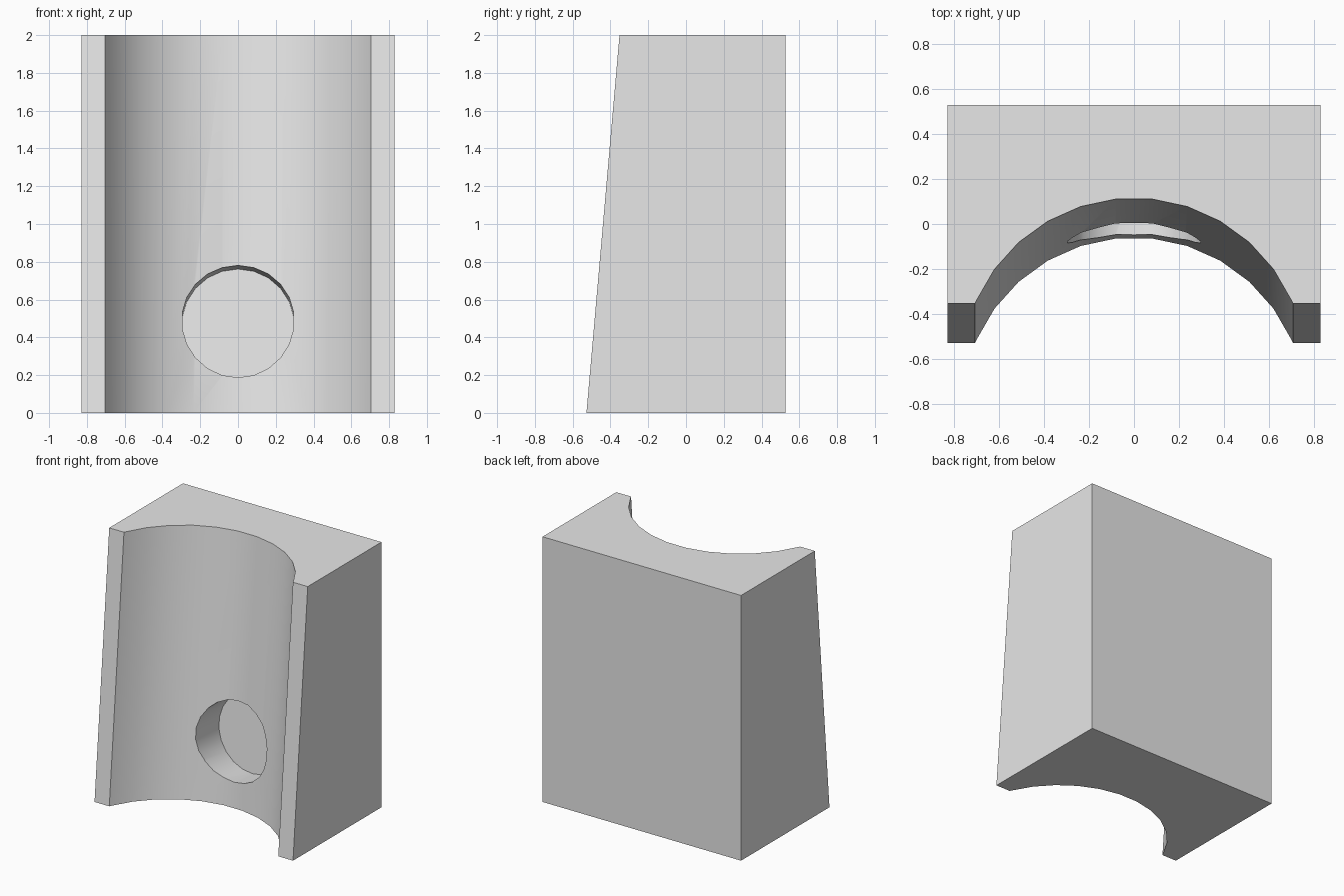
import bpy
import bmesh
from math import sin, cos, atan2, radians
from mathutils import Vector, Matrix

if "Cube" in bpy.data.objects:
    bpy.data.objects.remove(bpy.data.objects["Cube"], do_unlink=True)

HEIGHT, HALF_W, BACK = 2.0, 0.828, 0.527
FRONT_TOP, LEAN = -0.352, 0.175        # front edge at the top, forward lean at the base
GROOVE_R, GROOVE_Y = 0.765, -0.65      # groove circle at the top
LIP_X = 0.705
HOLE_R, HOLE_Z, HOLE_DEPTH = 0.298, 0.484, 0.22

grey = bpy.data.materials.new("light_grey")
grey.use_nodes = True
color = (0.8, 0.8, 0.8, 1)
grey.diffuse_color = color
grey.node_tree.nodes["Principled BSDF"].inputs["Base Color"].default_value = color


def make_object(name, bm):
    bmesh.ops.recalc_face_normals(bm, faces=bm.faces)
    mesh = bpy.data.meshes.new(name)
    bm.to_mesh(mesh)
    bm.free()
    mesh.materials.append(grey)
    obj = bpy.data.objects.new(name, mesh)
    bpy.context.collection.objects.link(obj)
    return obj


# Block outline with a round groove in the front
arc = [(GROOVE_R * sin(radians(a)), GROOVE_Y + GROOVE_R * cos(radians(a)))
       for a in range(-66, 67, 12)]
outline = [(-HALF_W, BACK), (-HALF_W, FRONT_TOP), (-LIP_X, FRONT_TOP), *arc,
           (LIP_X, FRONT_TOP), (HALF_W, FRONT_TOP), (HALF_W, BACK)]

# Extrude down; the front and the groove lean forward towards the base
bm = bmesh.new()
top = [bm.verts.new((x, y, HEIGHT)) for x, y in outline]
base = [bm.verts.new((x, y if y == BACK else y - LEAN, 0)) for x, y in outline]
bm.faces.new(top)
bm.faces.new(base[::-1])
for i in range(len(top)):
    j = (i + 1) % len(top)
    bm.faces.new((top[i], base[i], base[j], top[j]))
block = make_object("grooved_block", bm)

# Blind round hole, square to the leaning groove
tilt = atan2(LEAN, HEIGHT)
inward = Vector((0, cos(tilt), -sin(tilt)))
groove_back = GROOVE_Y + GROOVE_R * cos(radians(6)) - LEAN * (1 - HOLE_Z / HEIGHT)
mouth = Vector((0, groove_back, HOLE_Z))
length = 0.6
centre = mouth + inward * (HOLE_DEPTH - length / 2)
SIDES = 22
bm = bmesh.new()
bmesh.ops.create_cone(bm, cap_ends=True, segments=SIDES, radius1=HOLE_R, radius2=HOLE_R,
                      depth=length)
bmesh.ops.transform(bm, verts=bm.verts, matrix=Matrix.Translation(centre)
                    @ Matrix.Rotation(radians(90) - tilt, 4, "X"))
cutter = make_object("hole_cutter", bm)
cutter.hide_render = True

cut = block.modifiers.new("hole", "BOOLEAN")
cut.operation = "DIFFERENCE"
cut.solver = "EXACT"
cut.object = cutter
bpy.ops.object.select_all(action="DESELECT")
block.select_set(True)
bpy.context.view_layer.objects.active = block
bpy.ops.object.modifier_apply(modifier=cut.name)
bpy.data.objects.remove(cutter, do_unlink=True)

# Smooth groove and hole wall, crisp edges
bpy.ops.object.shade_smooth_by_angle(angle=radians(30))
